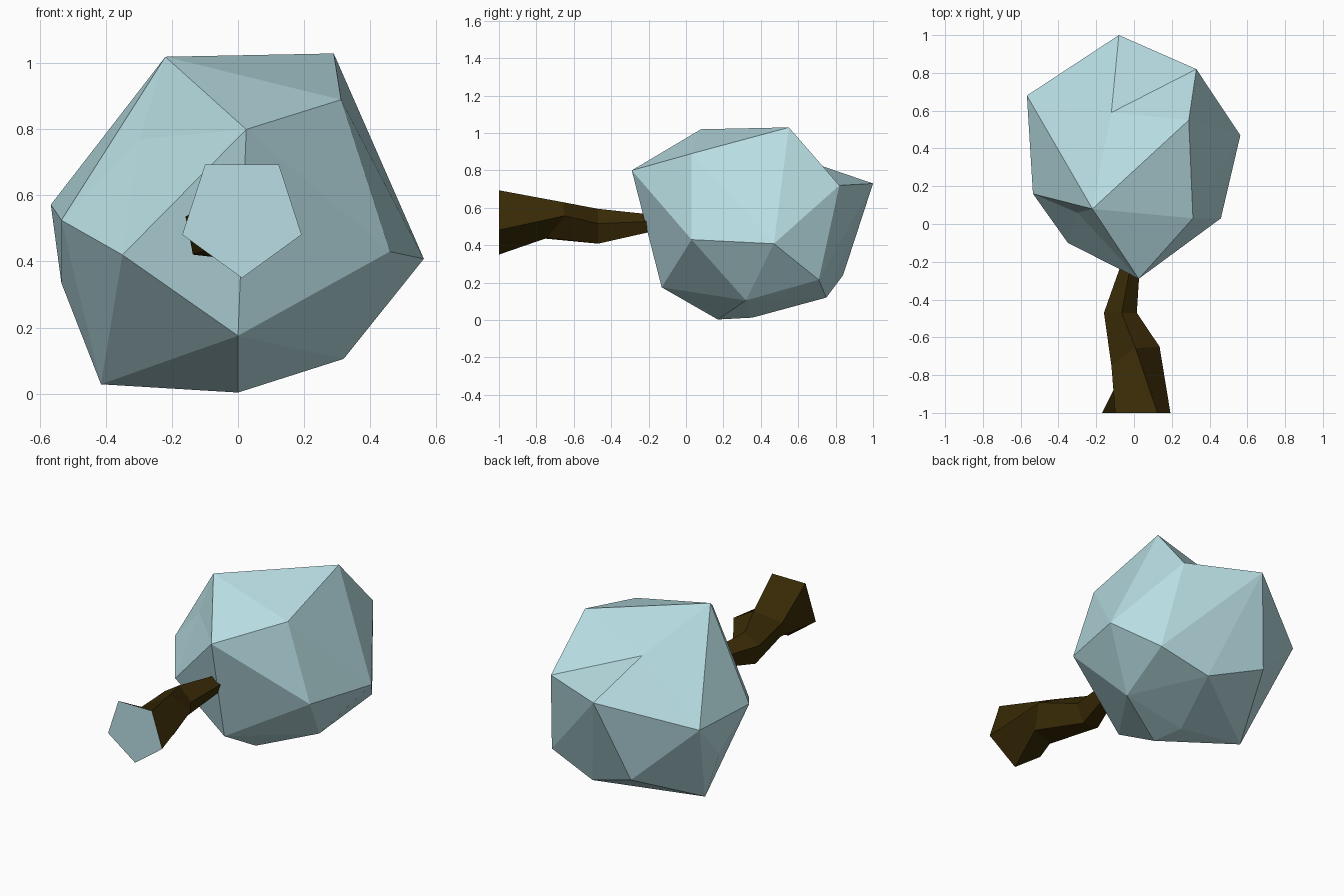
import bpy, bmesh, math
from itertools import combinations
from mathutils import Vector

if "Cube" in bpy.data.objects:
    bpy.data.objects.remove(bpy.data.objects["Cube"])


def material(name, rgb):
    m = bpy.data.materials.new(name)
    m.diffuse_color = (*rgb, 1)
    m.use_nodes = True
    m.node_tree.nodes["Principled BSDF"].inputs["Base Color"].default_value = m.diffuse_color
    return m


LEAF = material("pale blue", (0.48, 0.73, 0.77))
BARK = material("dark brown", (0.042, 0.024, 0.002))


def finish(bm, name, mats):
    bmesh.ops.recalc_face_normals(bm, faces=bm.faces[:])
    me = bpy.data.meshes.new(name)
    bm.to_mesh(me)
    bm.free()
    for m in mats:
        me.materials.append(m)
    ob = bpy.data.objects.new(name, me)
    bpy.context.collection.objects.link(ob)


# Foliage: faceted boulder-like crown, hull of its corner points
tip, back_right = (-.08, 1.0, .73), (.33, .82, .72)
top_front, top_back = (-.22, .08, 1.02), (.29, .55, 1.03)
low_left = (-.35, -.10, .42)
corners = [
    tip, back_right, top_front, top_back, low_left,
    (.563, .47, .408), (.46, .03, .43), (.312, .03, .89), (.025, -.29, .80),
    (-.535, .16, .525), (-.567, .68, .572), (-.415, .41, .028),
    (0, .17, .003), (.32, .32, .105), (0, -.13, .175), (.10, .75, .12),
    (.40, .71, .215), (-.22, .84, .24), (-.535, .445, .335), (-.04, .355, .013),
]
points = [Vector(c) for c in corners]
tris = []
for i, j, k in combinations(range(len(points)), 3):
    # Keep a triangle when every other corner lies on one side of it
    a, n = points[i], (points[j] - points[i]).cross(points[k] - points[i])
    sides = [n.dot(p - a) > 0 for m, p in enumerate(points) if m not in (i, j, k)]
    if all(sides) or not any(sides):
        tris.append({i, j, k})


def open_edge(a, b):
    """Remove the two triangles beside edge a-b; return their outer corners."""
    pair = [t for t in tris if {a, b} <= t]
    for t in pair:
        tris.remove(t)
    return [(t - {a, b}).pop() for t in pair]


def dent(a, b, target):
    """Split the edge a-b at a new corner."""
    points.append(Vector(target))
    m = len(points) - 1
    for c in open_edge(a, b):
        tris.extend([{a, c, m}, {b, c, m}])


dent(2, 0, (-.12, .59, .87))
dent(2, 4, (-.30, .06, .77))
# Turn the edge from the top to the tip to make the valley
sides = open_edge(3, 0)
tris.extend([{3, *sides}, {0, *sides}])

bm = bmesh.new()
verts = [bm.verts.new(p) for p in points]
for t in tris:
    bm.faces.new([verts[i] for i in t])
finish(bm, "foliage", [LEAF])

# Trunk: five-sided rings
# (centre x, y, z, radius x, radius z, twist, tilt by x, tilt by z)
rings = [
    (.012, -1.0, .54, .19, .19, 0, 0, 0),
    (.008, -.72, .525, .134, .105, 36, .4, .6),
    (-.075, -.47, .495, .092, .1, 30, 0, 0),
    (.005, -.10, .52, .035, .035, 36, 0, 0),
]
bm = bmesh.new()
loops = []
for cx, cy, cz, rx, rz, twist, tx, tz in rings:
    loop = []
    for k in range(5):
        a = math.radians(-90 + 72 * k + twist)
        dx, dz = rx * math.cos(a), rz * math.sin(a)
        loop.append(bm.verts.new((cx + dx, cy + tx * dx + tz * dz, cz + dz)))
    loops.append(loop)
for lo, hi in zip(loops, loops[1:]):
    for k in range(5):
        j = (k + 1) % 5
        bm.faces.new((lo[k], lo[j], hi[j], hi[k]))
bm.faces.new(loops[-1])
# Cut end of the trunk is pale
bm.faces.new(loops[0]).material_index = 1
finish(bm, "trunk", [BARK, LEAF])
